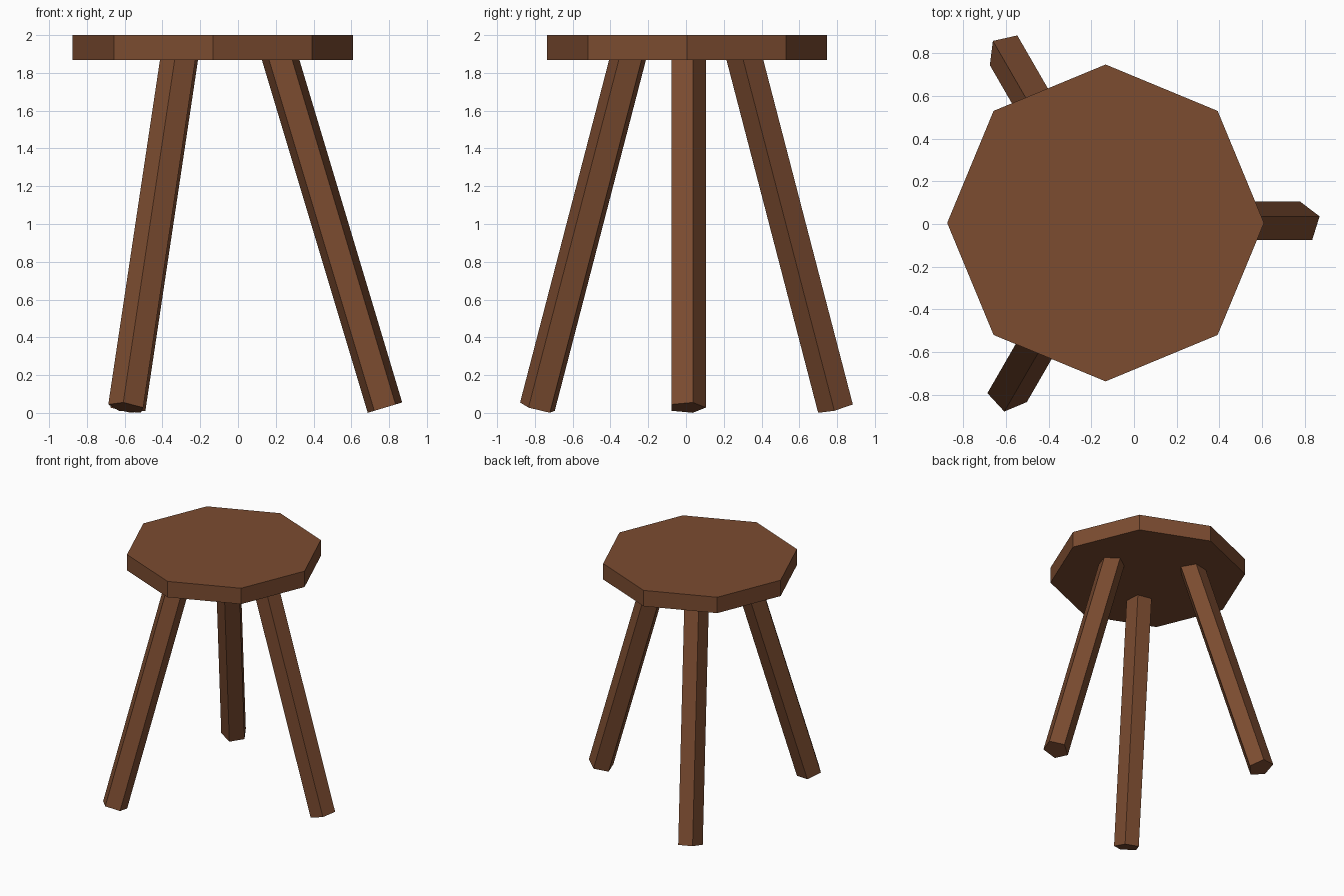
import bpy, bmesh, math
from mathutils import Matrix, Vector

if "Cube" in bpy.data.objects:
    bpy.data.objects.remove(bpy.data.objects["Cube"])

wood = bpy.data.materials.new("brown wood")
wood.diffuse_color = (0.2, 0.072, 0.03, 1)
wood.use_nodes = True
wood.node_tree.nodes["Principled BSDF"].inputs["Base Color"].default_value = wood.diffuse_color

CENTRE = Vector((-0.133, 0.005, 0))
LEAN = math.radians(16.7)


def prism(name, sides, radius, length, start_angle, matrix):
    """Regular prism rising along local z, placed by a matrix."""
    bm = bmesh.new()
    ring = [start_angle + i * math.tau / sides for i in range(sides)]
    base = bm.faces.new([bm.verts.new((radius * math.cos(a), radius * math.sin(a), 0))
                         for a in ring])
    top = bmesh.ops.extrude_face_region(bm, geom=[base])["geom"]
    bmesh.ops.translate(bm, vec=(0, 0, length),
                        verts=[v for v in top if isinstance(v, bmesh.types.BMVert)])
    bmesh.ops.recalc_face_normals(bm, faces=bm.faces)
    bm.transform(matrix)
    mesh = bpy.data.meshes.new(name)
    bm.to_mesh(mesh)
    bm.free()
    mesh.materials.append(wood)
    bpy.context.collection.objects.link(bpy.data.objects.new(name, mesh))


# Octagonal seat slab
prism("seat", 8, 0.742, 0.132, 0, Matrix.Translation(CENTRE + Vector((0, 0, 1.868))))

# Three splayed five-sided legs, their tops sunk into the seat
for i, name in enumerate(("right_leg", "back_left_leg", "front_left_leg")):
    place = (Matrix.Translation(CENTRE)
             @ Matrix.Rotation(i * math.tau / 3, 4, "Z")
             @ Matrix.Translation((0.911, 0, 0.028))
             @ Matrix.Rotation(-LEAN, 4, "Y"))
    prism(name, 5, 0.1, 1.9 / math.cos(LEAN), math.radians(18), place)
